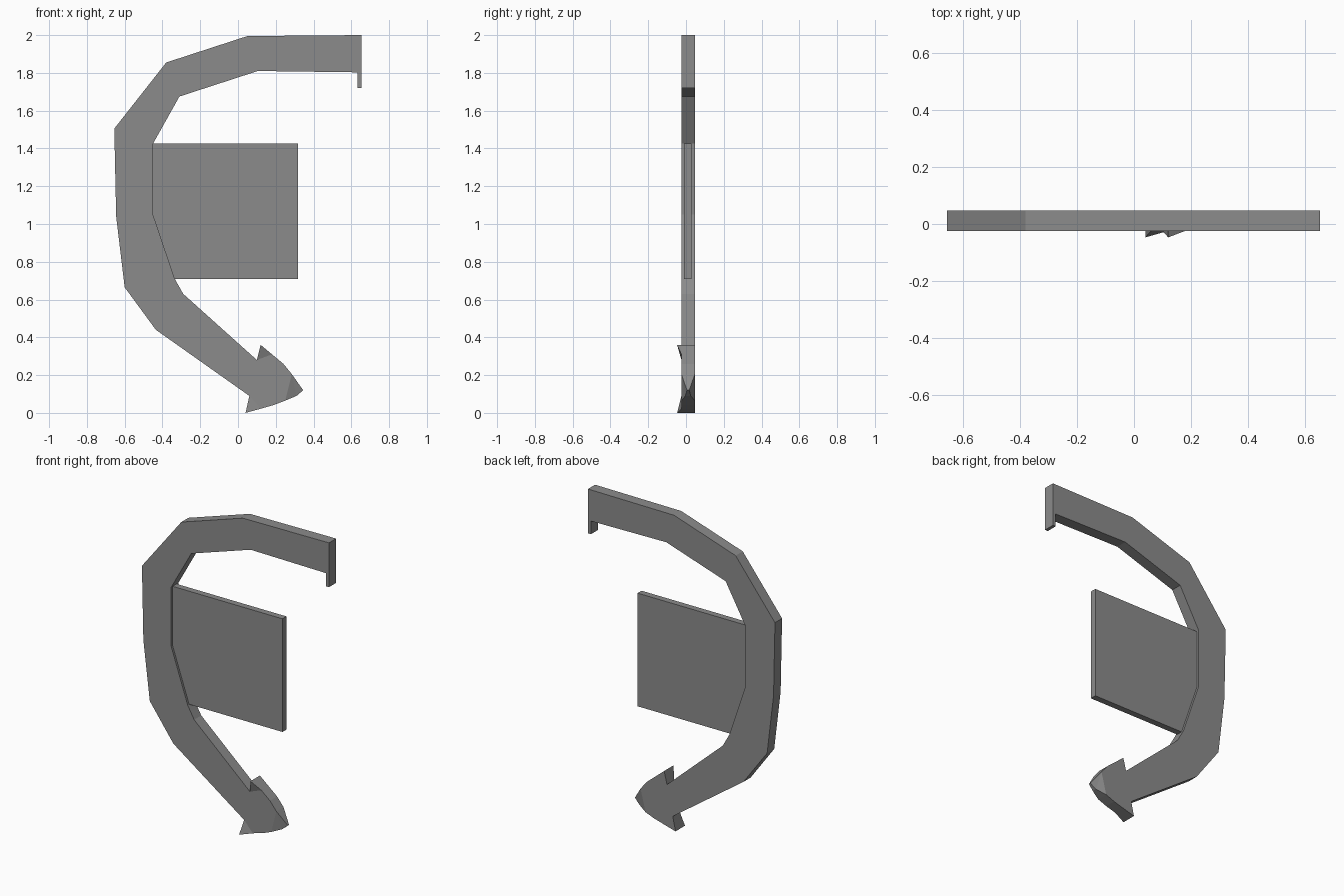
import bpy
import bmesh

cube = bpy.data.objects.get("Cube")
if cube:
    bpy.data.objects.remove(cube, do_unlink=True)

grey = bpy.data.materials.new("mid grey")
grey.use_nodes = True
colour = (0.26, 0.26, 0.26, 1)
grey.diffuse_color = colour
grey.node_tree.nodes["Principled BSDF"].inputs["Base Color"].default_value = colour

FRONT, BACK = -0.024, 0.047


def slab(name, panels, front=FRONT, back=BACK, front_at={}, back_at={}):
    """Thick slab from adjoining (x, z) panels, with walls round the outline."""
    bm = bmesh.new()
    points = {p for panel in panels for p in panel}
    f = {p: bm.verts.new((p[0], front_at.get(p, front), p[1])) for p in points}
    b = {p: bm.verts.new((p[0], back_at.get(p, back), p[1])) for p in points}
    edges = []
    for panel in panels:
        bm.faces.new([f[p] for p in panel])
        bm.faces.new([b[p] for p in reversed(panel)])
        edges += list(zip(panel, panel[1:] + panel[:1]))
    for p, q in edges:
        if (q, p) not in edges:
            bm.faces.new((f[q], f[p], b[p], b[q]))
    bmesh.ops.recalc_face_normals(bm, faces=bm.faces)
    mesh = bpy.data.meshes.new(name)
    bm.to_mesh(mesh)
    bm.free()
    mesh.materials.append(grey)
    obj = bpy.data.objects.new(name, mesh)
    bpy.context.collection.objects.link(obj)
    return obj


# Points where the arrow head meets the band
notch_up, notch_low = (0.10, 0.28), (0.06, 0.09)

# Curved band with the small hook at its upper end
outer = [(0.653, 2.0), (0.05, 1.995), (-0.38, 1.855), (-0.655, 1.505),
         (-0.645, 1.04), (-0.60, 0.665), (-0.435, 0.44), notch_low]
inner = [notch_up, (-0.29, 0.63), (-0.335, 0.71), (-0.45, 1.05), (-0.45, 1.425),
         (-0.31, 1.675), (0.105, 1.81), (0.632, 1.803), (0.632, 1.72), (0.653, 1.72)]
slab("curved_band", [outer + inner])

# Arrow head: raised barbs, flat body, thinned tip
barb_up, barb_low = (0.12, 0.36), (0.04, 0.0)
side_up, side_low = (0.18, 0.31), (0.12, 0.022)
neck_up, neck_low = (0.285, 0.205), (0.25, 0.065)
tip, tip_low = (0.345, 0.12), (0.31, 0.09)
body = [notch_up, notch_low, side_low, (0.19, 0.042), neck_low,
        neck_up, (0.24, 0.26), side_up]
slab("arrow_head",
     [body,
      [notch_up, side_up, barb_up],
      [notch_low, barb_low, side_low],
      [neck_up, neck_low, tip_low],
      [neck_up, tip_low, tip]],
     front_at={barb_up: -0.047, barb_low: -0.047, tip: 0.005, tip_low: -0.003},
     back_at={tip: 0.017, tip_low: 0.025})

# Thin flat plate held inside the curve
slab("flat_plate",
     [[(-0.45, 1.425), (-0.45, 1.05), (-0.335, 0.71), (0.318, 0.71), (0.318, 1.425)]],
     front=-0.01, back=0.03)
